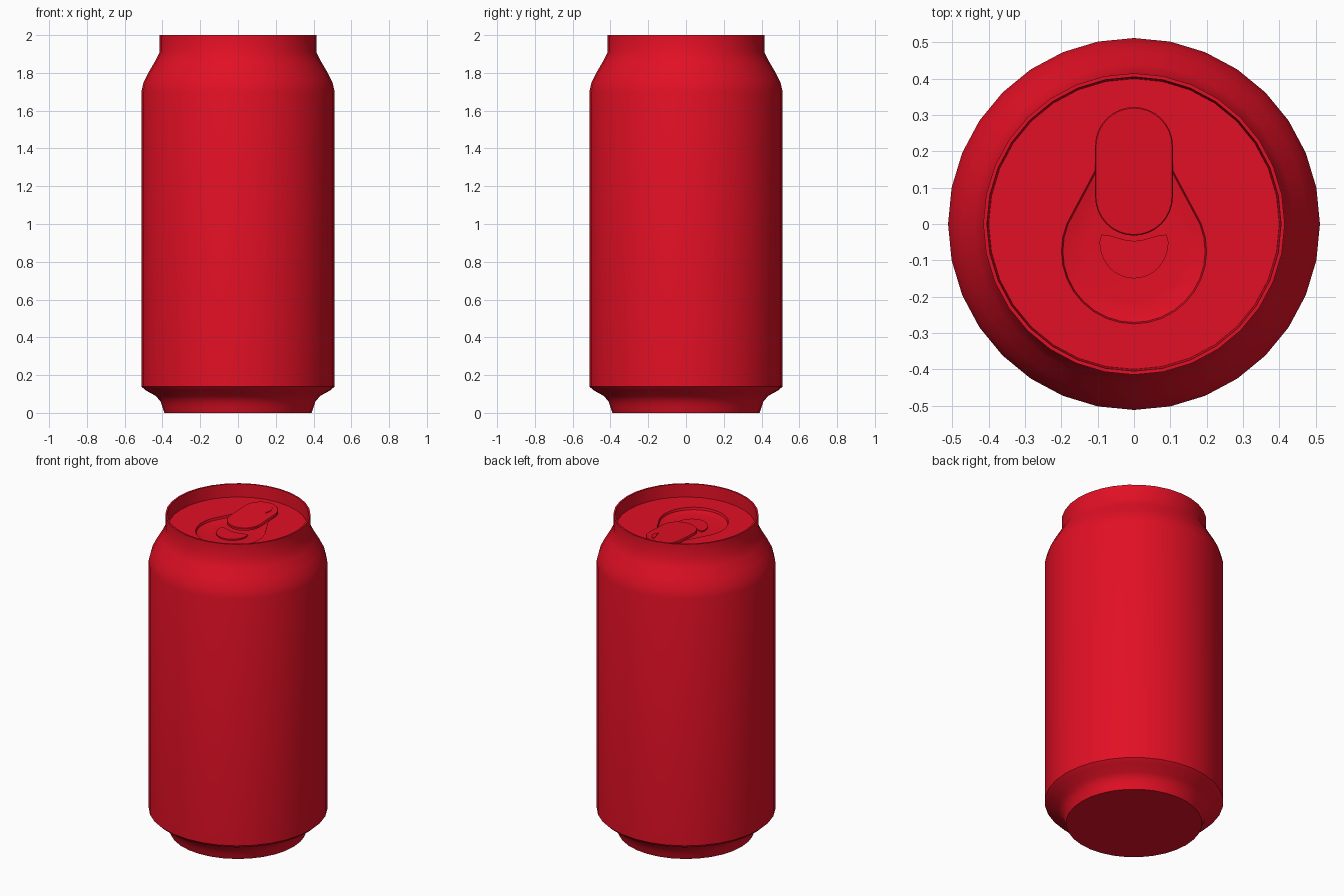
import bpy, bmesh, math
from mathutils import Vector

cube = bpy.data.objects.get("Cube")
if cube:
    bpy.data.objects.remove(cube)

SIDES = 32
LID_Z = 1.92

red = bpy.data.materials.new("can red")
red.use_nodes = True
RED = (0.76, 0.005, 0.018, 1)
red.diffuse_color = RED
red.node_tree.nodes["Principled BSDF"].inputs["Base Color"].default_value = RED


def finish(bm, name, angle):
    """Turn a bmesh into a red, smooth-shaded object."""
    bmesh.ops.recalc_face_normals(bm, faces=bm.faces)
    mesh = bpy.data.meshes.new(name)
    bm.to_mesh(mesh)
    bm.free()
    mesh.materials.append(red)
    obj = bpy.data.objects.new(name, mesh)
    bpy.context.collection.objects.link(obj)
    bpy.ops.object.select_all(action="DESELECT")
    obj.select_set(True)
    bpy.context.view_layer.objects.active = obj
    bpy.ops.object.shade_smooth_by_angle(angle=math.radians(angle))
    return obj


def loft(bm, loops, cap_start=False, cap_end=False):
    """Join equal-length loops of points with quads."""
    rings = [[bm.verts.new(p) for p in loop] for loop in loops]
    for a, b in zip(rings, rings[1:]):
        for i in range(len(a)):
            j = (i + 1) % len(a)
            bm.faces.new((a[i], a[j], b[j], b[i]))
    if cap_start:
        bm.faces.new(rings[0])
    if cap_end:
        bm.faces.new(rings[-1])


def circle(r, z):
    steps = [math.tau * i / SIDES for i in range(SIDES)]
    return [Vector((r * math.cos(t), r * math.sin(t), z)) for t in steps]


def teardrop(shrink, z):
    """Outline around a large front circle and a small rear circle."""
    points = []
    for i in range(SIDES):
        t = math.tau * i / SIDES
        n = Vector((math.cos(t), math.sin(t), 0))
        y, r = max(((-0.075, 0.2), (0.2, 0.07)), key=lambda c: c[0] * n.y + c[1])
        points.append(Vector((0, y, z)) + n * (r - shrink))
    return points


def plate(name, outline, z, thick, slope=0.0, bevel=0.0):
    """Slab with an optional rise towards the back and softened top edge."""
    bm = bmesh.new()
    centre = sum((Vector(p) for p in outline), Vector((0, 0))) / len(outline)
    loops = []
    for inset, h in ((0, 0), (0, thick - bevel), (bevel, thick)):
        loop = []
        for p in outline:
            q = Vector(p)
            q -= (q - centre).normalized() * inset
            loop.append((q.x, q.y, z + h + slope * q.y))
        if not (bevel == 0 and len(loops) == 2):
            loops.append(loop)
    loft(bm, loops, True, True)
    return finish(bm, name, 40)


# Can wall: base, flared foot, straight side, shoulder, neck and inner rim
profile = [(0.39, 0), (0.40, 0.03), (0.41, 0.06), (0.435, 0.09), (0.49, 0.12),
           (0.512, 0.14), (0.512, 1.70), (0.50, 1.75), (0.475, 1.80),
           (0.44, 1.86), (0.415, 1.91), (0.415, 2.0), (0.405, 2.0),
           (0.40, LID_Z)]
bm = bmesh.new()
loft(bm, [circle(r, z) for r, z in profile], cap_start=True)
finish(bm, "can_body", 45)

# Lid with a shallow teardrop recess
bm = bmesh.new()
loft(bm, [circle(0.40, LID_Z), teardrop(0, LID_Z), teardrop(0.004, LID_Z - 0.014),
          teardrop(0.03, LID_Z - 0.021), teardrop(0.06, LID_Z - 0.024)], cap_end=True)
finish(bm, "lid", 40)

# Mouth panel: half oval with a dipped rear edge
mouth = []
for i in range(17):
    t = math.pi + math.pi * i / 16
    mouth.append((0.095 * math.cos(t), -0.05 + 0.1 * math.sin(t)))
for i in range(9):
    x = 0.09 - 0.0225 * i
    mouth.append((x, -0.047 + 0.018 * (1 - math.cos(x / 0.09 * math.pi)) / 2))
plate("mouth_panel", mouth, LID_Z - 0.026, 0.01)

# Pull tab: round-ended slab rising to the back
tab = []
for y, start in ((0.215, 0), (0.075, math.pi)):
    for i in range(17):
        t = start + math.pi * i / 16
        tab.append((0.107 * math.cos(t), y + 0.107 * math.sin(t)))
plate("pull_tab", tab, LID_Z - 0.005, 0.016, slope=0.05, bevel=0.003)

# Small crescent lip on the tab
crescent = [(0.025, 0.288), (0.045, 0.278), (0.06, 0.255), (0.063, 0.23),
            (0.052, 0.2), (0.04, 0.235)]
plate("tab_lip", crescent, LID_Z + 0.0105, 0.004, slope=0.05)
